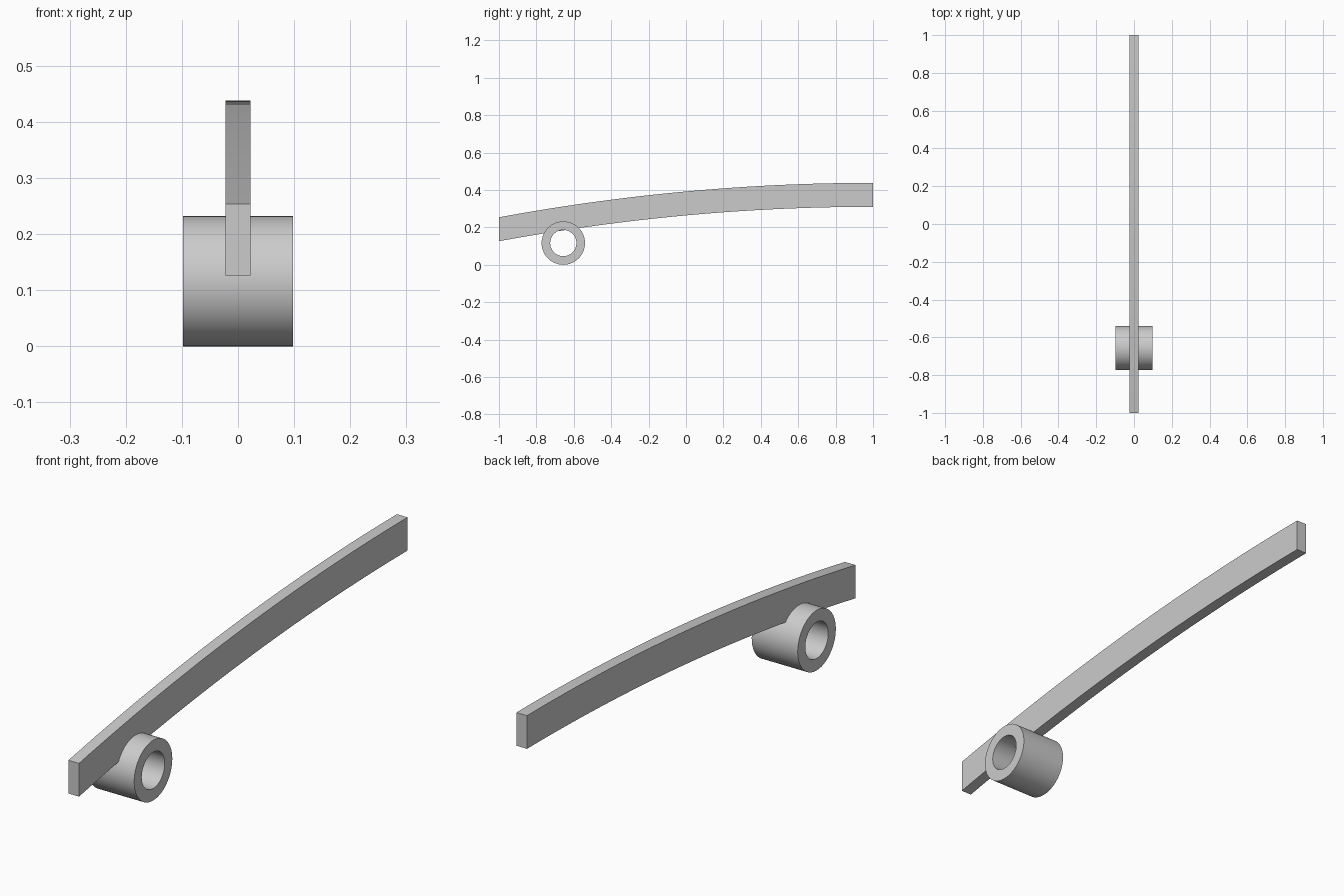
import bpy, bmesh, math

cube = bpy.data.objects.get("Cube")
if cube:
    bpy.data.objects.remove(cube, do_unlink=True)

grey = bpy.data.materials.new("light grey")
grey.use_nodes = True
grey.diffuse_color = (0.6, 0.6, 0.6, 1)
grey.node_tree.nodes["Principled BSDF"].inputs["Base Color"].default_value = (0.6, 0.6, 0.6, 1)


def extrude_x(name, sections, half_width, closed):
    """Sweep paired outer/inner (y, z) points across x into a solid strip."""
    bm = bmesh.new()
    rows = [[bm.verts.new((x, y, z)) for x in (-half_width, half_width) for y, z in pair]
            for pair in sections]
    pairs = list(zip(rows, rows[1:] + rows[:1])) if closed else list(zip(rows, rows[1:]))
    loop = (0, 1, 3, 2)
    for a, b in pairs:
        for i, j in zip(loop, loop[1:] + loop[:1]):
            bm.faces.new((a[i], a[j], b[j], b[i]))
    if not closed:
        for row in (rows[0], rows[-1]):
            bm.faces.new([row[i] for i in loop])
    bmesh.ops.recalc_face_normals(bm, faces=bm.faces)
    mesh = bpy.data.meshes.new(name)
    bm.to_mesh(mesh)
    bm.free()
    mesh.materials.append(grey)
    obj = bpy.data.objects.new(name, mesh)
    bpy.context.collection.objects.link(obj)
    bpy.ops.object.select_all(action='DESELECT')
    obj.select_set(True)
    bpy.context.view_layer.objects.active = obj
    bpy.ops.object.shade_smooth_by_angle(angle=math.radians(30))
    return obj


# Curved arm: constant depth, level at the back and dropping toward the front
STEPS, DEPTH, TOP = 32, 0.128, 0.438
arm = []
for i in range(STEPS + 1):
    y = -1 + 2 * i / STEPS
    z = TOP - 0.046 * (1 - y) ** 2
    arm.append(((y, z), (y, z - DEPTH)))
extrude_x("curved_arm", arm, 0.0225, closed=False)

# Pivot sleeve: open tube across the arm
SIDES, OUTER, INNER, CENTRE_Y = 72, 0.116, 0.07, -0.656
sleeve = []
for i in range(SIDES):
    a = math.tau * i / SIDES
    sleeve.append([(CENTRE_Y + r * math.cos(a), OUTER + r * math.sin(a)) for r in (OUTER, INNER)])
extrude_x("pivot_sleeve", sleeve, 0.098, closed=True)
